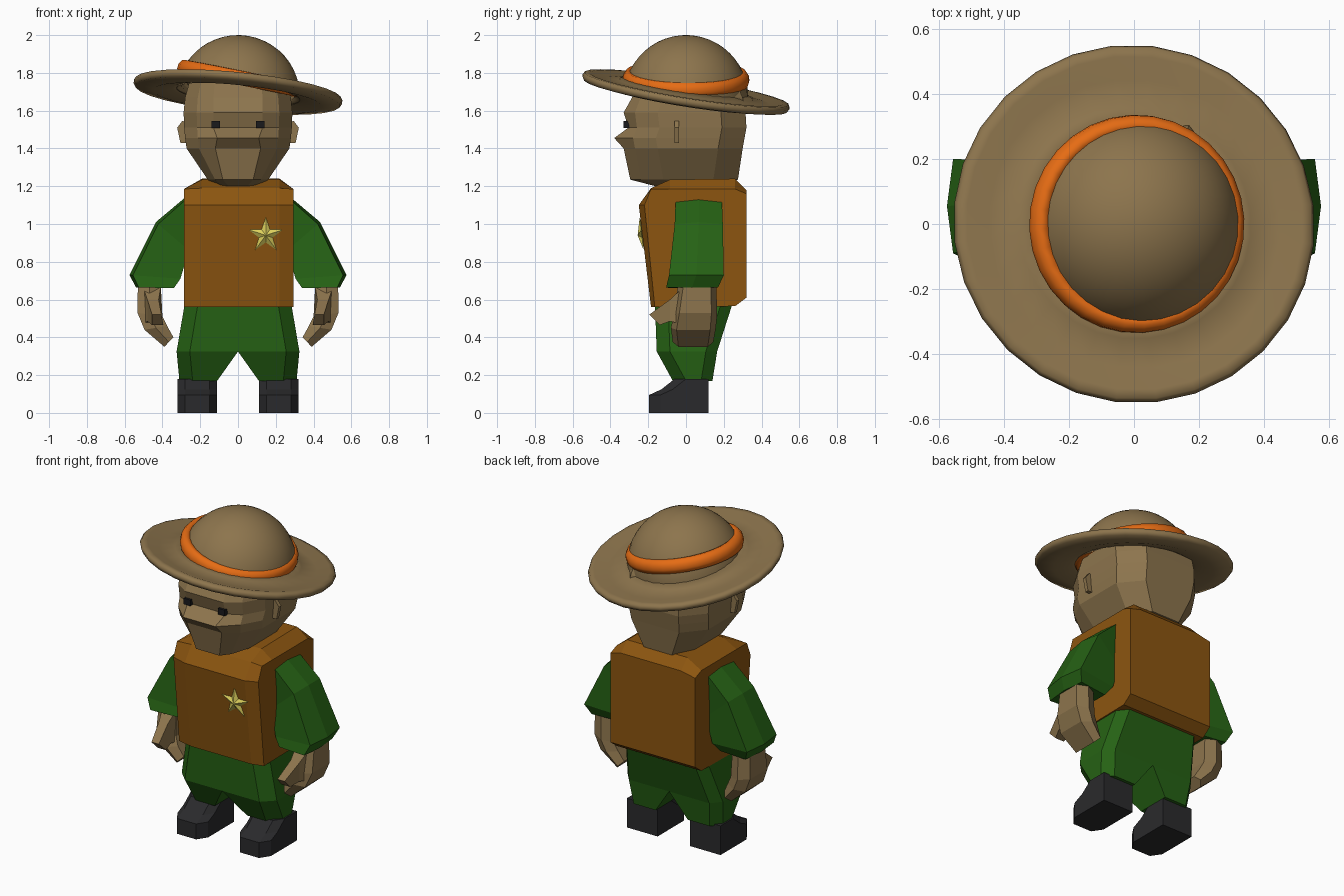
import bpy, bmesh, math
from mathutils import Vector

if "Cube" in bpy.data.objects:
    bpy.data.objects.remove(bpy.data.objects["Cube"])

def material(name, rgb):
    m = bpy.data.materials.new(name)
    m.diffuse_color = (*rgb, 1)
    m.use_nodes = True
    m.node_tree.nodes["Principled BSDF"].inputs["Base Color"].default_value = m.diffuse_color
    return m

TAN = material("tan", (0.265, 0.176, 0.074))
BROWN = material("vest brown", (0.262, 0.091, 0.005))
GREEN = material("green", (0.019, 0.122, 0.007))
ORANGE = material("orange", (0.79, 0.15, 0.007))
GOLD = material("gold", (0.73, 0.64, 0.11))
BLACK = material("black", (0.023, 0.023, 0.025))
EYE = material("eye black", (0.010, 0.010, 0.012))

def finish(name, bm, mat, smooth=False):
    bmesh.ops.recalc_face_normals(bm, faces=bm.faces)
    me = bpy.data.meshes.new(name)
    bm.to_mesh(me)
    bm.free()
    me.materials.append(mat)
    for p in me.polygons:
        p.use_smooth = smooth
    ob = bpy.data.objects.new(name, me)
    bpy.context.collection.objects.link(ob)
    return ob

def loft(name, rings, mat, sides=(1,)):
    """Skin matching rings of points, capped at both ends; one copy per side."""
    for s in sides:
        bm = bmesh.new()
        vs = [[bm.verts.new((s * x, y, z)) for x, y, z in r] for r in rings]
        n = len(rings[0])
        for a, b in zip(vs, vs[1:]):
            for i in range(n):
                j = (i + 1) % n
                bm.faces.new((a[i], a[j], b[j], b[i]))
        bm.faces.new(vs[0])
        bm.faces.new(vs[-1])
        label = name if len(sides) == 1 else name + ("_left" if s > 0 else "_right")
        finish(label, bm, mat)

def lathe(name, profile, mat, centre, normal, seg=32, closed=True):
    """Turn an (r, z) profile about a tilted axis."""
    bm = bmesh.new()
    q = Vector(normal).to_track_quat('Z', 'Y')
    rings = []
    for k in range(seg):
        t = 2 * math.pi * k / seg
        rings.append([bm.verts.new(q @ Vector((r * math.cos(t), r * math.sin(t), z)) + Vector(centre))
                      for r, z in profile])
    m = len(profile)
    for k in range(seg):
        a, b = rings[k], rings[(k + 1) % seg]
        for i in range(m if closed else m - 1):
            j = (i + 1) % m
            bm.faces.new((a[i], b[i], b[j], a[j]))
    bmesh.ops.remove_doubles(bm, verts=bm.verts, dist=0.0005)
    return finish(name, bm, mat, True)

BOTH = (1, -1)

# hat: crown, band and dished brim
TILT = (0.1, 0.16, 1)
dome = [(0.33 * math.cos(a), 0.33 * math.sin(a))
        for a in [math.radians(3 + 87 * i / 12) for i in range(13)]]
lathe("hat_crown", dome, TAN, (0, 0, 1.67), TILT, closed=False)
lathe("hat_band", [(0.29, -0.04), (0.327, -0.04), (0.336, -0.015), (0.334, 0.01), (0.318, 0.035), (0.285, 0.037)],
      ORANGE, (0.01, 0.0, 1.773), (0.2, 0.01, 1))
lathe("hat_brim", [(0.315, 0.04), (0.36, 0.012), (0.45, 0.003), (0.52, 0.02), (0.548, 0.018),
                   (0.558, 0), (0.545, -0.022), (0.45, -0.035), (0.35, -0.015), (0.30, 0.0)],
      TAN, (0, 0, 1.70), TILT, seg=28)

# head: z, half width, front half width, front y, cheek y, back y
def head_ring(z, w, a, yf, yc, yb):
    half = [(a, yf), (0.76 * w, yc), (w, yc + 0.12), (w, yb - 0.13), (0.6 * w, yb)]
    return [(x, y, z) for x, y in half] + [(-x, y, z) for x, y in reversed(half)]

loft("head", [head_ring(*r) for r in [
    (1.20, 0.11, 0.05, -0.16, -0.13, 0.17),
    (1.235, 0.16, 0.08, -0.295, -0.24, 0.275),
    (1.40, 0.272, 0.12, -0.33, -0.27, 0.30),
    (1.455, 0.28, 0.11, -0.38, -0.28, 0.31),
    (1.51, 0.285, 0.13, -0.305, -0.26, 0.32),
    (1.59, 0.288, 0.13, -0.33, -0.27, 0.315),
    (1.67, 0.28, 0.13, -0.285, -0.24, 0.30),
    (1.78, 0.25, 0.12, -0.25, -0.21, 0.25)]], TAN)

# ears and eyes
ear = [(0.26, 1.54), (0.295, 1.545), (0.322, 1.51), (0.305, 1.43), (0.26, 1.43)]
loft("ear", [[(x, y, z) for x, z in ear] for y in (-0.06, -0.037)], TAN, BOTH)
loft("eye", [[(0.095, y, 1.508), (0.14, y, 1.508), (0.14, y, 1.545), (0.095, y, 1.545)]
             for y in (-0.29, -0.33)], EYE, BOTH)

# vest: side profile swept across, lower and shallower at the sides
vest = [(-0.185, 0.56), (-0.25, 1.10), (-0.185, 1.19), (-0.085, 1.235),
        (0.26, 1.24), (0.32, 1.18), (0.32, 0.61), (0.26, 0.565)]
def vest_ring(x, edge):
    return [(x, max(y, -0.22 if z > 1 else -0.165) if edge else y,
             min(z, 1.185) if edge and y < 0.3 else z - (0.02 if edge and z > 1 else 0)) for y, z in vest]
loft("vest", [vest_ring(-0.287, True), vest_ring(-0.19, False),
              vest_ring(0.22, False), vest_ring(0.293, True)], BROWN)

# faceted star badge
bm = bmesh.new()
def star_point(r, t, out):
    z = 0.94 + r * math.cos(t)
    return (0.147 + r * math.sin(t), -0.231 - (z - 0.94) * 0.12 - out, z)
rim = [bm.verts.new(star_point(0.095 if i % 2 == 0 else 0.038, math.pi * i / 5, 0.003)) for i in range(10)]
peak, base = bm.verts.new(star_point(0, 0, 0.025)), bm.verts.new(star_point(0, 0, -0.01))
for i in range(10):
    bm.faces.new((rim[i], rim[(i + 1) % 10], peak))
    bm.faces.new((rim[(i + 1) % 10], rim[i], base))
finish("star_badge", bm, GOLD)

# sleeves: inner x z, outer x z, y range, with a ridge down the outside
def sleeve_ring(xi, zi, xo, zo, y0, y1):
    xs, zs = xi + (xo - xi) * 0.93, zi + (zo - zi) * 0.93
    return [(xi, y0 + 0.02, zi), (xs, y0, zs), (xo, (y0 + y1) / 2, zo), (xs, y1, zs), (xi, y1 - 0.02, zi)]
loft("sleeve", [sleeve_ring(*r) for r in [
    (0.24, 0.98, 0.28, 1.14, -0.055, 0.19),
    (0.26, 0.86, 0.435, 1.01, -0.06, 0.195),
    (0.305, 0.71, 0.575, 0.73, -0.09, 0.20),
    (0.34, 0.66, 0.54, 0.665, -0.105, 0.17)]], GREEN, BOTH)

# hands: forearm curling inward, plus thumb
def hand_ring(xi, zi, xo, zo, y0, y1):
    xm, zm = (xi + xo) / 2, (zi + zo) / 2
    return [(xi, y0 + 0.03, zi), (xm, y0, zm), (xo, y0 + 0.03, zo),
            (xo, y1 - 0.03, zo), (xm, y1, zm), (xi, y1 - 0.03, zi)]
loft("hand", [hand_ring(*r) for r in [
    (0.41, 0.70, 0.53, 0.70, -0.04, 0.16),
    (0.40, 0.51, 0.532, 0.53, -0.065, 0.165),
    (0.375, 0.46, 0.495, 0.44, -0.08, 0.158),
    (0.342, 0.40, 0.39, 0.35, -0.07, 0.145)]], TAN, BOTH)
loft("thumb", [
    [(0.41, -0.02, 0.66), (0.50, -0.02, 0.66), (0.50, -0.02, 0.47), (0.40, -0.02, 0.47)],
    [(0.42, -0.085, 0.60), (0.48, -0.085, 0.60), (0.48, -0.085, 0.485), (0.40, -0.085, 0.485)],
    [(0.405, -0.195, 0.52), (0.455, -0.195, 0.52), (0.455, -0.14, 0.465), (0.395, -0.14, 0.465)]], TAN, BOTH)

# trousers
def leg_ring(z, xi, xo, y0, y1):
    return [(x, y, z) for x, y in [(xi, y0), (xo - 0.07, y0), (xo, y0 + 0.07),
                                   (xo, y1 - 0.06), (xo - 0.05, y1), (xi, y1)]]
loft("trouser_leg", [leg_ring(*r) for r in [
    (0.59, 0, 0.28, -0.165, 0.25),
    (0.325, 0, 0.325, -0.155, 0.165),
    (0.17, 0.11, 0.31, -0.07, 0.14)]], GREEN, BOTH)

# boots with chamfered toes
def boot_ring(z, yf):
    return [(x, y, z) for x, y in [(0.15, yf), (0.28, yf), (0.32, yf + 0.06),
                                   (0.32, 0.12), (0.11, 0.12), (0.11, yf + 0.06)]]
loft("boot", [boot_ring(0, -0.195), boot_ring(0.095, -0.195),
              boot_ring(0.125, -0.13), boot_ring(0.18, -0.06)], BLACK, BOTH)
